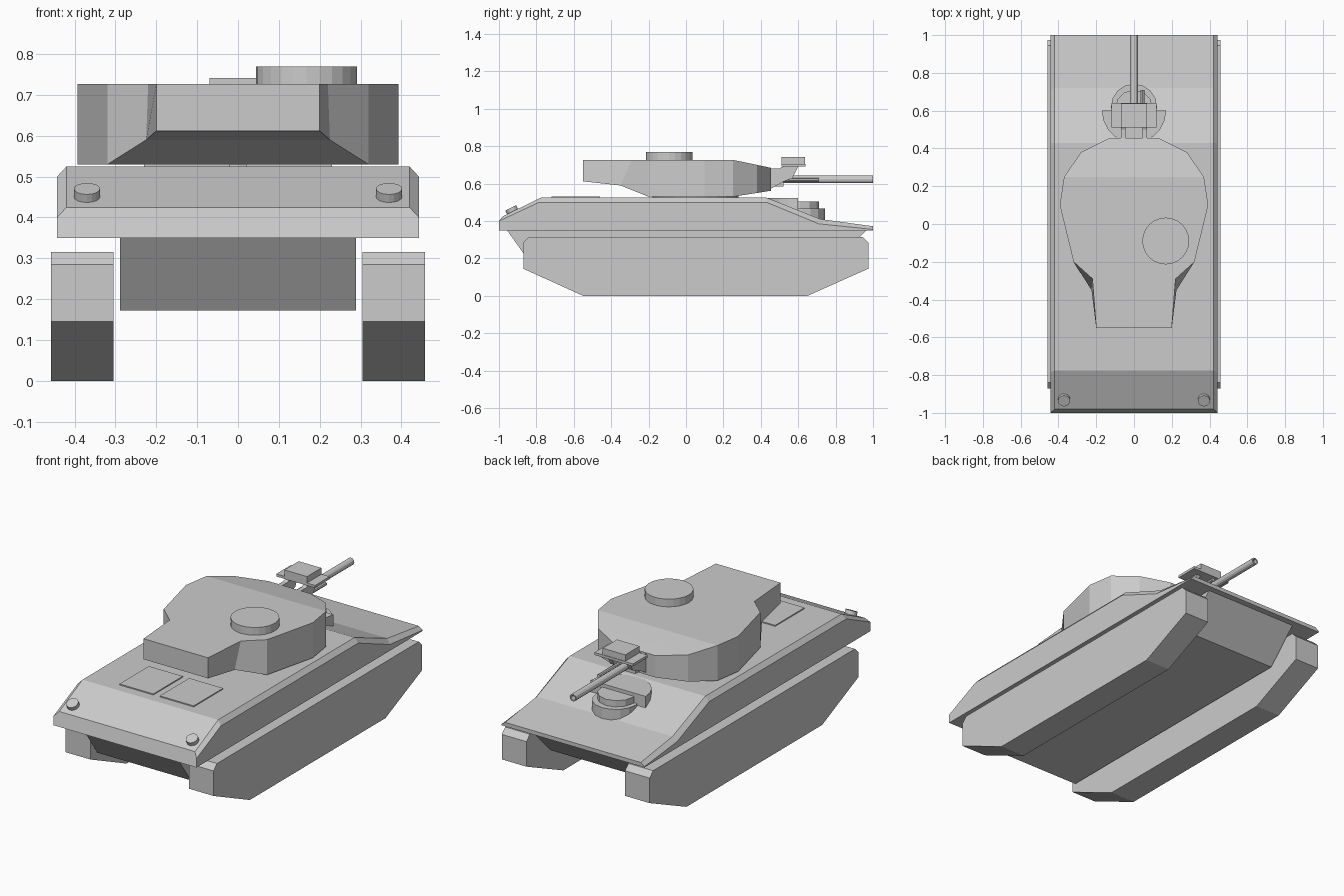
import bpy, bmesh
from math import sin, cos, pi, radians
from mathutils import Matrix, Vector

if "Cube" in bpy.data.objects:
    bpy.data.objects.remove(bpy.data.objects["Cube"])


def loft(name, rings, caps=True):
    """Skin a list of equal-length vertex rings into a closed shell."""
    bm = bmesh.new()
    rows = [[bm.verts.new(p) for p in ring] for ring in rings]
    n = len(rows[0])
    for a, b in zip(rows, rows[1:]):
        for i in range(n):
            j = (i + 1) % n
            bm.faces.new((a[i], a[j], b[j], b[i]))
    if caps:
        bm.faces.new(rows[0])
        bm.faces.new(rows[-1])
    return finish(name, bm)


def finish(name, bm):
    bmesh.ops.recalc_face_normals(bm, faces=bm.faces)
    me = bpy.data.meshes.new(name)
    bm.to_mesh(me)
    bm.free()
    ob = bpy.data.objects.new(name, me)
    bpy.context.collection.objects.link(ob)
    return ob


def mirror_x(ob):
    ob.modifiers.new("mirror", 'MIRROR').use_axis = (True, False, False)
    return ob


def side_profile(name, pts, x0, x1):
    """Extrude a (y, z) profile along x."""
    return loft(name, [[(x, y, z) for y, z in pts] for x in (x0, x1)])


def box(name, x0, x1, y0, y1, z0, z1):
    return side_profile(name, [(y0, z0), (y1, z0), (y1, z1), (y0, z1)], x0, x1)


def disc(name, x, y, z0, z1, r, n=24, tilt=0, start=0, arc=2 * pi):
    """Upright (optionally tilted or partial) cylinder."""
    steps = n if arc >= 2 * pi else n + 1
    mid = Vector((x, y, (z0 + z1) / 2))
    rot = Matrix.Rotation(tilt, 3, 'X')
    h = (z1 - z0) / 2
    rings = [[mid + rot @ Vector((r * cos(start + arc * i / n),
                                  r * sin(start + arc * i / n), s * h))
              for i in range(steps)] for s in (-1, 1)]
    return loft(name, rings)


def tube(name, x, z, spans, n=12):
    """Round bar along y from (y, radius) pairs."""
    return loft(name, [[(x + r * cos(2 * pi * i / n), y, z + r * sin(2 * pi * i / n))
                        for i in range(n)] for y, r in spans])


# Tracks
mirror_x(side_profile("track", [(-.87, .145), (-.55, 0), (.65, 0), (.975, .145), (.975, .285),
                                (.945, .315), (-.84, .315), (-.87, .285)], .305, .458))

# Lower hull
side_profile("lower_hull", [(-.96, .355), (-.83, .172), (.79, .172), (.97, .355)], -.289, .289)

# Upper hull: stations of shoulder (y, z) and top edge (y, z)
stations = [((-1, .40), (-.98, .425)), ((-.785, .50), (-.775, .525)), ((.43, .50), (.43, .525)),
            ((.71, .385), (.72, .41)), ((1, .355), (1, .372))]
rings = []
for (ys, zs), (yt, zt) in stations:
    rings.append([(-.443, ys, .35), (.443, ys, .35), (.443, ys, zs),
                  (.42, yt, zt), (-.42, yt, zt), (-.443, ys, zs)])
loft("upper_hull", rings)

# Engine hatches
mirror_x(box("engine_hatch", .02, .23, -.72, -.46, .52, .531))

# Front lamps, lying on the sloped plate
mirror_x(disc("lamp", .37, -.93, .44, .472, .032, 16, tilt=radians(26)))

# Turret: stations of bottom (x, y, z) and top (x, y, z)
turret = [((.2, -.55, .612), (.2, -.55, .727)), ((.225, -.35, .59), (.22, -.29, .727)),
          ((.32, -.2, .53), (.32, -.2, .727)), ((.393, .1, .53), (.393, .1, .727)),
          ((.37, .25, .53), (.37, .25, .727)), ((.28, .38, .55), (.28, .38, .70)),
          ((.13, .455, .562), (.13, .455, .684))]
loft("turret", [[(-b[0], b[1], b[2]), b, t, (-t[0], t[1], t[2])] for b, t in turret])
disc("turret_ring", 0, .05, .52, .535, .23)

# Commander cupola
disc("cupola", .168, -.09, .72, .77, .124)

# Gun, bored muzzle, and coaxial gun
tube("gun_barrel", 0, .622, [(.44, .02), (1, .02), (1, .013), (.9, .013)])
tube("coaxial_gun", .045, .62, [(.44, .01), (.71, .01)], 8)

# Gun mount arms, cradle, sight plate and sight box
mirror_x(side_profile("mount_arm", [(.44, .565), (.52, .61), (.57, .63), (.6, .69), (.6, .705),
                                    (.54, .70), (.5, .682), (.44, .682)], .045, .07))
box("gun_cradle", -.05, .05, .44, .52, .585, .645)
box("sight_plate", -.12, .12, .51, .64, .692, .706)
box("sight_box", -.07, .07, .51, .637, .70, .742)

# Driver hood on the sloped deck
disc("driver_hood", 0, .6, .40, .522, .17, 10, start=pi, arc=pi)
disc("driver_ring", 0, .62, .38, .468, .122, 16)
disc("driver_hatch", 0, .61, .40, .503, .1, 12)
